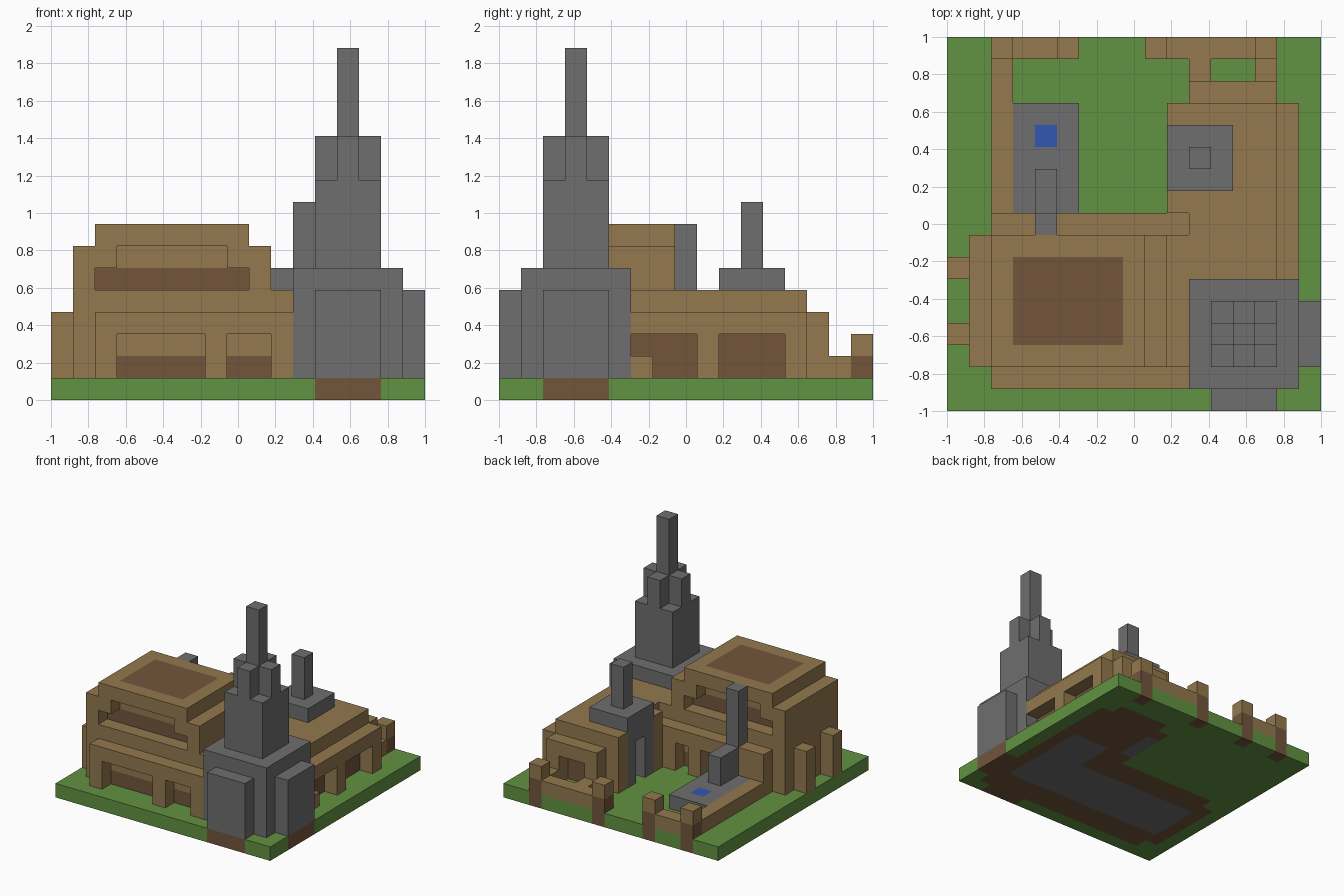
import bpy
import bmesh
from itertools import product
from mathutils import Vector

if "Cube" in bpy.data.objects:
    bpy.data.objects.remove(bpy.data.objects["Cube"], do_unlink=True)

N = 17            # plot width in blocks
U = 2 / N         # block size


def material(name, *rgb):
    lin = [((c / 255 + 0.055) / 1.055) ** 2.4 for c in rgb] + [1]
    m = bpy.data.materials.new(name)
    m.use_nodes = True
    m.diffuse_color = lin
    m.node_tree.nodes["Principled BSDF"].inputs["Base Color"].default_value = lin
    return m


grass = material("grass", 97, 146, 65)
tan = material("tan_planks", 147, 121, 78)
wood = material("dark_wood", 114, 85, 59)
stone = material("stone", 110, 110, 110)
water = material("water", 50, 86, 180)


def cells(boxes):
    """Blocks filled by boxes given as x0, x1, y0, y1, z0, z1."""
    out = set()
    for a, b, c, d, e, f in boxes:
        out |= set(product(range(a, b), range(c, d), range(e, f)))
    return out


def part(name, mats, boxes, holes=(), rule=None):
    """One object from the outer faces of a block shape; rule picks a face's material."""
    filled = cells(boxes) - cells(holes)
    bm = bmesh.new()
    verts = {}

    def vert(p):
        if p not in verts:
            verts[p] = bm.verts.new(((p[0]) * U - 1, p[1] * U - 1, p[2] * U))
        return verts[p]

    for cell in filled:
        for axis, side in product(range(3), (0, 1)):
            near = list(cell)
            near[axis] += 2 * side - 1
            if tuple(near) in filled:
                continue
            corners = []
            for s, t in ((0, 0), (1, 0), (1, 1), (0, 1)):
                p = list(cell)
                p[axis] += side
                p[(axis + 1) % 3] += s
                p[(axis + 2) % 3] += t
                corners.append(vert(tuple(p)))
            face = bm.faces.new(corners if side else corners[::-1])
            if rule:
                normal = Vector([0, 0, 0])
                normal[axis] = 2 * side - 1
                face.material_index = rule(cell, normal)
    mesh = bpy.data.meshes.new(name)
    bm.to_mesh(mesh)
    bm.free()
    for m in mats:
        mesh.materials.append(m)
    obj = bpy.data.objects.new(name, mesh)
    bpy.context.collection.objects.link(obj)
    return obj


# Ground: foundations show on the underside and at the plot edges
POSTS = (2, 5, 9, 14)
footings = cells([(1, 10, 2, 8, 0, 1), (2, 11, 1, 9, 0, 1), (10, 16, 1, 14, 0, 1),
                  (11, 15, 14, 15, 0, 1), (12, 15, 0, 1, 0, 1), (16, 17, 2, 5, 0, 1)]
                 + [(x, x + 1, 16, 17, 0, 1) for x in POSTS])
floors = cells([(2, 15, 3, 7, 0, 1), (12, 15, 7, 10, 0, 1), (10, 11, 10, 13, 0, 1)])


def ground_colour(cell, normal):
    if normal.z > 0:
        return 0
    if cell in floors:
        return 2
    return 1 if cell in footings else 0


part("ground", [grass, wood, stone], [(0, N, 0, N, 0, 1)], rule=ground_colour)

# Front and rear galleries with openings
part("front_gallery", [tan], [(2, 11, 1, 2, 1, 4)],
     [(3, 7, 1, 2, 1, 3), (8, 10, 1, 2, 1, 3)])
part("rear_gallery", [tan], [(2, 11, 8, 9, 1, 4)],
     [(6, 7, 8, 9, 1, 3), (8, 9, 8, 9, 1, 3)])

# Main hall with recessed upper windows front and rear
sill_band = [(2, 9, y, y + 1, 5, 6) for y in (3, 6)]
recesses = [(2, 9, y, y + 1, 5, 6) for y in (2, 7)] + [(3, 8, y, y + 1, 6, 7) for y in (2, 7)]
dado = [(3, 10, y, y + 1, 1, 2) for y in (2, 7)]
roof_panel = [(3, 8, 3, 7, 7, 8)]
part("main_hall", [tan], [(1, 10, 2, 8, 1, 7), (2, 9, 2, 8, 7, 8), (10, 11, 2, 8, 1, 5)],
     sill_band + recesses + dado + roof_panel)
part("hall_window_panels", [wood], sill_band)
part("hall_dado", [wood], dado)
part("roof_panel", [wood], roof_panel)
part("side_buttresses", [tan], [(0, 1, y, y + 1, 1, 4) for y in (3, 6)])

# East wing with an arcade and a rear porch
doors = [(14, 15, 6, 9, 1, 3), (14, 15, 10, 13, 1, 3)]
gateway = [(10, 11, 10, 13, 1, 5)]
part("east_wing", [tan], [(10, 15, 8, 14, 1, 5), (11, 15, 6, 8, 1, 5)],
     doors + gateway + [(10, 11, 8, 9, 1, 5), (12, 14, 13, 14, 1, 3)])
part("east_doors", [wood], doors)
part("east_arcade", [tan], [(15, 16, 6, 14, 1, 4)],
     [(15, 16, 6, 9, 2, 3), (15, 16, 7, 9, 1, 3), (15, 16, 10, 13, 1, 3)])
part("rear_porch", [tan], [(11, 15, 14, 15, 1, 4)], [(12, 14, 14, 15, 1, 3)])
part("rear_door", [wood], [(12, 14, 13, 14, 1, 3)])

# Stone gateway, roof slab and chimney on the wing
part("stone_gateway", [stone], gateway, [(10, 11, 11, 12, 1, 4)])
part("chimney_slab", [stone], [(10, 13, 10, 13, 5, 6)])
part("wing_chimney", [stone], [(11, 12, 11, 12, 6, 9)])

# Corner tower
part("tower_base", [stone], [(11, 16, 1, 6, 1, 6)])
part("tower_bays", [stone], [(12, 15, 0, 1, 1, 5), (16, 17, 2, 5, 1, 5)])
part("tower_shaft", [stone], [(12, 15, 2, 5, 6, 10)])
part("tower_crown", [stone], [(12, 15, 3, 4, 10, 12), (13, 14, 2, 5, 10, 12)])
part("tower_spire", [stone], [(13, 14, 3, 4, 12, 16)])

# Courtyard forge, basin and tall chimney
basin_water = [(4, 5, 12, 13, 1, 2)]
part("courtyard_plinth", [stone], [(3, 6, 9, 14, 1, 2)], basin_water)
part("basin_water", [water], basin_water)
part("courtyard_hearth", [stone], [(4, 5, 9, 11, 2, 4)])
part("courtyard_chimney", [stone], [(4, 5, 8, 9, 4, 8)])

# Fences and gate posts at the rear
part("west_fence", [tan], [(2, 3, 9, 16, 1, 2), (3, 5, 16, 17, 1, 2)])
part("east_fence", [tan], [(10, 14, 16, 17, 1, 2), (11, 12, 15, 16, 1, 2), (14, 15, 15, 16, 1, 2)])
for x in POSTS:
    part("gate_post", [tan, wood], [(x, x + 1, 16, 17, 1, 3)],
         rule=lambda cell, normal: 1 if cell[2] == 1 else 0)
